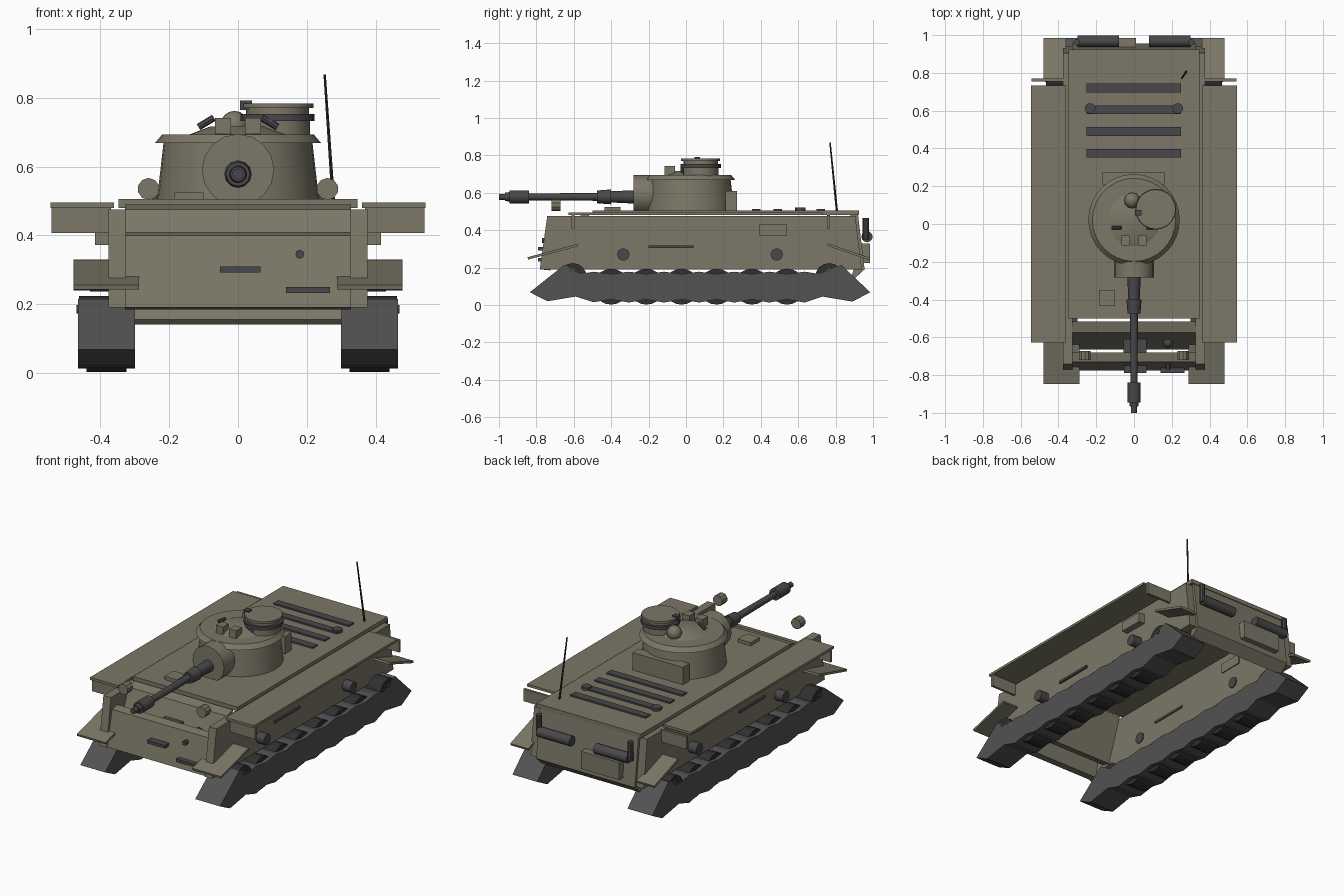
import bpy, bmesh, math
from mathutils import Vector, Matrix

if "Cube" in bpy.data.objects:
    bpy.data.objects.remove(bpy.data.objects["Cube"])


def material(name, rgb):
    m = bpy.data.materials.new(name)
    m.diffuse_color = (*rgb, 1)
    m.use_nodes = True
    m.node_tree.nodes["Principled BSDF"].inputs["Base Color"].default_value = m.diffuse_color
    return m


OLIVE = material("olive_paint", (0.20, 0.185, 0.135))
STEEL = material("dark_steel", (0.065, 0.065, 0.07))
RUBBER = material("track_rubber", (0.085, 0.085, 0.085))
BLACK = material("wheel_black", (0.03, 0.03, 0.032))


def finish(name, bm, mat, smooth=False):
    bmesh.ops.recalc_face_normals(bm, faces=bm.faces)
    me = bpy.data.meshes.new(name)
    bm.to_mesh(me)
    bm.free()
    ob = bpy.data.objects.new(name, me)
    bpy.context.collection.objects.link(ob)
    me.materials.append(mat)
    if smooth:
        bpy.ops.object.select_all(action='DESELECT')
        ob.select_set(True)
        bpy.context.view_layer.objects.active = ob
        bpy.ops.object.shade_smooth_by_angle(angle=math.radians(35))
    return ob


def box(name, x, y, z, mat=OLIVE, tilt=0):
    """Box from (min, max) ranges; tilt turns it about the x axis."""
    bm = bmesh.new()
    bmesh.ops.create_cube(bm, size=1)
    size = Vector((x[1] - x[0], y[1] - y[0], z[1] - z[0]))
    mid = Vector((x[0] + x[1], y[0] + y[1], z[0] + z[1])) / 2
    bm.transform(Matrix.Translation(mid) @ Matrix.Rotation(tilt, 4, 'X') @ Matrix.Diagonal((*size, 1)))
    return finish(name, bm, mat)


def rod(name, a, b, r1, r2=None, mat=STEEL, sides=16, smooth=True):
    """Cylinder or cone running from point a to point b."""
    a, b = Vector(a), Vector(b)
    bm = bmesh.new()
    bmesh.ops.create_cone(bm, cap_ends=True, segments=sides, radius1=r1,
                          radius2=r1 if r2 is None else r2, depth=(b - a).length)
    turn = Vector((0, 0, 1)).rotation_difference(b - a).to_matrix().to_4x4()
    bm.transform(Matrix.Translation((a + b) / 2) @ turn)
    return finish(name, bm, mat, smooth)


def extrude_yz(name, pts, x0, x1, mat=OLIVE):
    """Side profile (y, z) extruded across x."""
    bm = bmesh.new()
    face = bm.faces.new([bm.verts.new((x0, y, z)) for y, z in pts])
    out = bmesh.ops.extrude_face_region(bm, geom=[face])
    verts = [v for v in out["geom"] if isinstance(v, bmesh.types.BMVert)]
    bmesh.ops.translate(bm, verts=verts, vec=(x1 - x0, 0, 0))
    return finish(name, bm, mat)


def ball(name, c, r, mat=OLIVE):
    bm = bmesh.new()
    bmesh.ops.create_uvsphere(bm, u_segments=12, v_segments=8, radius=r)
    bm.transform(Matrix.Translation(c))
    return finish(name, bm, mat, True)


def side(s, a, b):
    return tuple(sorted((s * a, s * b)))


# hollow hull plates
box("deck_plate", (-.347, .347), (-.50, .925), (.48, .505))
extrude_yz("upper_front_plate", [(-.515, .49), (-.575, .475), (-.665, .24), (-.61, .225)], -.328, .328)
extrude_yz("lower_front_plate", [(-.68, .41), (-.73, .40), (-.775, .19), (-.725, .185)], -.328, .328)
extrude_yz("rear_plate", [(.88, .48), (.92, .48), (.955, .19), (.90, .14), (.885, .155), (.90, .20)],
           -.328, .328)

# track outline, sagging over the road wheels
wheel_y = [-.40 + .188 * i for i in range(6)]
mids = [y + .094 for y in wheel_y[:-1]]
bottom = [(-.835, .068), (-.74, .02), (-.59, .045), (-.494, .015)]
top = [(.985, .068), (.83, .215), (.72, .165), (.634, .178)]
for y in wheel_y:
    bottom += [(y, .03), (y + .094, .013)]
for y in reversed(wheel_y):
    top += [(y, .165), (y - .094, .178)]
bottom += [(.73, .045), (.89, .018)]
top += [(-.57, .165), (-.65, .215)]

for s, tag in ((-1, "left"), (1, "right")):
    # hull sides and fenders
    extrude_yz("hull_side_" + tag, [(-.782, .19), (-.742, .475), (.905, .475), (.94, .19)], s * .326, s * .376)
    box("fender_" + tag, side(s, .36, .545), (-.627, .732), (.48, .495))
    box("front_flap_" + tag, side(s, .37, .543), (-.612, -.597), (.407, .48))
    box("rear_flap_" + tag, side(s, .37, .543), (.755, .77), (.407, .48))
    box("front_mudguard_" + tag, side(s, .288, .479), (-.85, -.575), (.278, .291), tilt=.26)
    box("rear_mudguard_" + tag, side(s, .36, .479), (.75, .99), (.278, .291), tilt=-.33)
    # side equipment
    box("side_locker_" + tag, side(s, .32, .416), (.39, .54), (.372, .43))
    box("side_tool_" + tag, side(s, .32, .388), (-.20, .04), (.304, .318), STEEL)
    for y in (-.335, .485):
        rod("side_roller_" + tag, (s * .32, y, .27), (s * .43, y, .27), .033, sides=12)
    # running gear
    extrude_yz("track_" + tag, bottom + top, s * .30, s * .465, RUBBER)
    for y in wheel_y:
        rod("road_wheel_" + tag, (s * .325, y, .098), (s * .44, y, .098), .096, mat=BLACK, sides=20)
    for y in (-.605, .765):
        rod("end_wheel_" + tag, (s * .325, y, .15), (s * .462, y, .15), .074, mat=BLACK, sides=16)
        rod("end_hub_" + tag, (s * .46, y, .185), (s * .47, y, .185), .013, mat=STEEL, sides=10)
    # headlights, exhausts, deck caps
    rod("headlight_" + tag, (s * .26, -.72, .535), (s * .26, -.672, .535), .032, mat=OLIVE, sides=10)
    rod("exhaust_" + tag, (s * .08, .968, .365), (s * .30, .968, .365), .03, sides=12)
    rod("exhaust_pipe_" + tag, (s * .303, .962, .35), (s * .303, .962, .465), .017, sides=10)
    rod("deck_cap_" + tag, (s * .232, .612, .50), (s * .232, .612, .522), .028, sides=12)
    # turret roof fittings
    box("periscope_" + tag, side(s, .02, .067), (-.115, -.06), (.695, .742))
    rod("roof_handle_" + tag, (s * .07, -.02, .742), (s * .115, -.02, .715), .01, sides=8)

# front plate fittings
box("driver_visor", (-.052, .066), (-.79, -.74), (.292, .31), STEEL)
box("tow_bar", (.14, .268), (-.79, -.72), (.232, .25), STEEL)
rod("gun_port", (.18, -.77, .345), (.18, -.72, .345), .013, sides=8)
box("inner_visor", (-.055, .065), (-.68, -.60), (.35, .385), STEEL)
ball("inner_gun_ball", (.18, -.63, .36), .026, STEEL)

# deck fittings
for y in (.375, .49, .605, .72):
    box("engine_grille", (-.252, .25), (y - .023, y + .023), (.50, .514), STEEL)
box("deck_hatch", (-.185, -.10), (-.435, -.35), (.50, .525))
box("rear_box", (-.245, .01), (.925, .985), (.225, .33))
rod("antenna", (.277, .807, .50), (.252, .77, .868), .006, .004, BLACK, 6)

# turret
ty = .022
rod("turret_body", (0, ty, .50), (0, ty, .675), .236, .216, OLIVE, 32)
rod("turret_rim", (0, ty, .668), (0, ty, .694), .242, .22, OLIVE, 32)
rod("turret_roof", (0, ty, .69), (0, ty, .717), .15, .08, OLIVE, 24)
box("turret_bin", (-.17, .165), (.21, .272), (.505, .61))
rod("mantlet", (0, -.282, .59), (0, -.16, .59), .105, mat=OLIVE, sides=16)
ball("roof_vent", (-.01, .125, .72), .042)

# cupola: stacked rings
for name, z0, z1, r, mat in (("cupola_base", .69, .735, .095, OLIVE), ("cupola_ring", .733, .753, .108, STEEL),
                             ("cupola_neck", .75, .773, .092, OLIVE), ("cupola_hatch", .77, .784, .105, OLIVE)):
    rod(name, (.115, .078, z0), (.115, .078, z1), r, mat=mat, sides=20)
box("cupola_sight", (.006, .04), (.045, .075), (.765, .792), STEEL)

# gun: sleeve, collar, barrel, muzzle brake
gun = [("gun_sleeve", -.27, -.40, .036, .03), ("gun_collar", -.40, -.475, .04, .034),
       ("gun_barrel", -.46, -.86, .021, .018), ("muzzle_brake", -.84, -.945, .035, .035),
       ("muzzle_ring", -.94, -.967, .026, .022), ("muzzle_tip", -.96, -1.0, .016, .016)]
for name, y0, y1, r0, r1 in gun:
    rod(name, (0, y0, .578), (0, y1, .578), r0, r1, sides=12)
